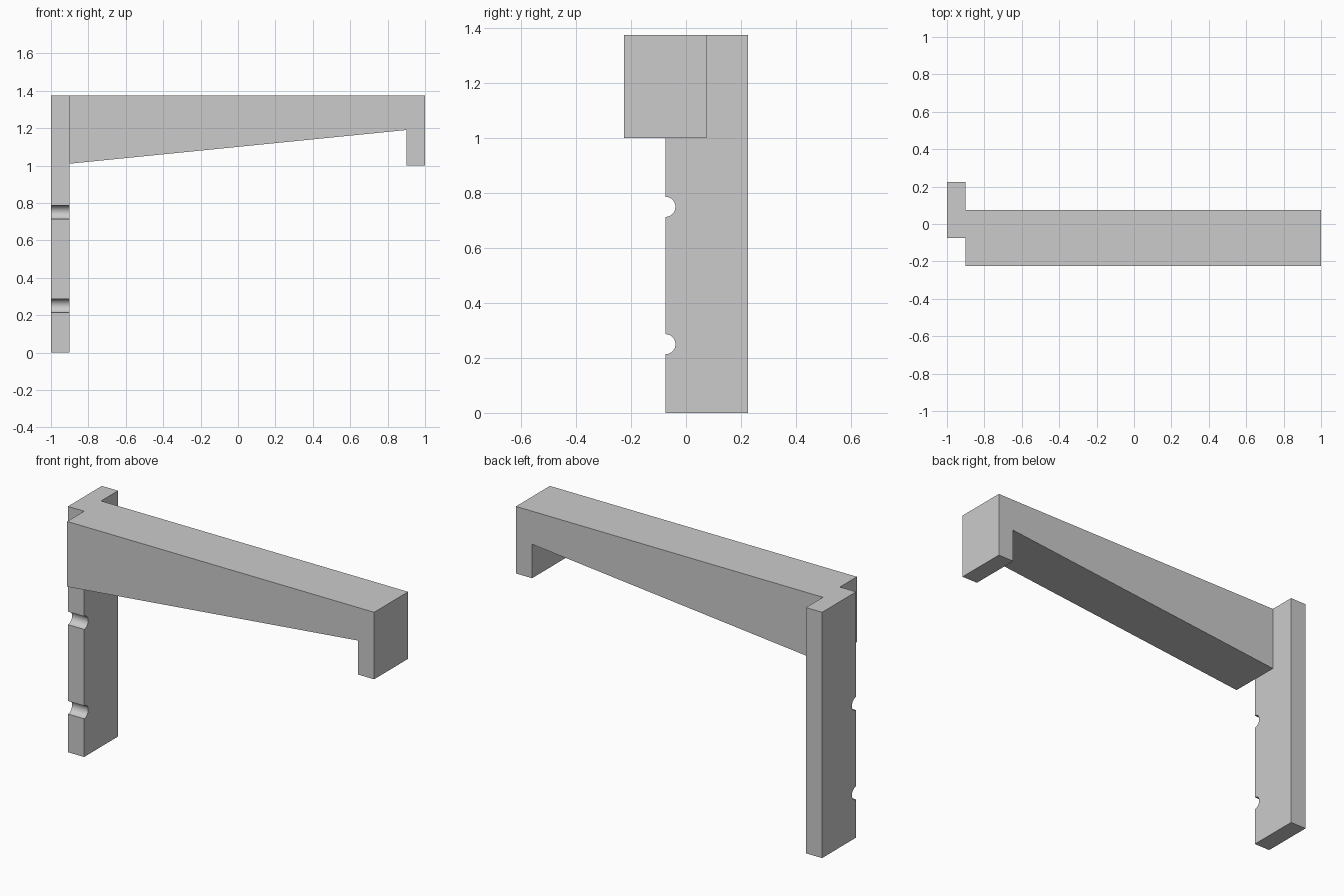
import bpy
import bmesh
from math import cos, sin, pi, radians
from mathutils import Vector

if "Cube" in bpy.data.objects:
    bpy.data.objects.remove(bpy.data.objects["Cube"], do_unlink=True)

grey = bpy.data.materials.new("plain grey")
grey.use_nodes = True
colour = (0.6, 0.6, 0.6, 1)
grey.diffuse_color = colour
grey.node_tree.nodes["Principled BSDF"].inputs["Base Color"].default_value = colour


def extrude_profile(name, points, offset):
    """Extrude a closed outline of 3D points along an offset vector."""
    bm = bmesh.new()
    face = bm.faces.new([bm.verts.new(p) for p in points])
    result = bmesh.ops.extrude_face_region(bm, geom=[face], use_keep_orig=True)
    moved = [v for v in result["geom"] if isinstance(v, bmesh.types.BMVert)]
    bmesh.ops.translate(bm, vec=Vector(offset), verts=moved)
    bmesh.ops.recalc_face_normals(bm, faces=bm.faces[:])
    mesh = bpy.data.meshes.new(name)
    bm.to_mesh(mesh)
    bm.free()
    mesh.materials.append(grey)
    obj = bpy.data.objects.new(name, mesh)
    bpy.context.collection.objects.link(obj)
    return obj


# Upright plate with two half-round notches in its front edge
FRONT, BACK, TOP = -0.075, 0.225, 1.375
RADIUS, STEPS = 0.0365, 24
outline = [(FRONT, 0)]
for z in (0.25, 0.75):
    for i in range(STEPS + 1):
        a = -pi / 2 + pi * i / STEPS
        outline.append((FRONT + RADIUS * cos(a), z + RADIUS * sin(a)))
outline += [(FRONT, TOP), (BACK, TOP), (BACK, 0)]
upright = extrude_profile("upright_plate", [(-1, y, z) for y, z in outline], (0.1, 0, 0))

# Tapered arm with a downturned lip at its free end
arm_side = [(-0.9, TOP), (-0.9, 1.01), (0.9, 1.19), (0.9, 1), (1, 1), (1, TOP)]
arm = extrude_profile("tapered_arm", [(x, -0.225, z) for x, z in arm_side], (0, 0.3, 0))

# Smooth only the notch curves
bpy.ops.object.select_all(action="DESELECT")
upright.select_set(True)
bpy.context.view_layer.objects.active = upright
bpy.ops.object.shade_smooth_by_angle(angle=radians(30))
